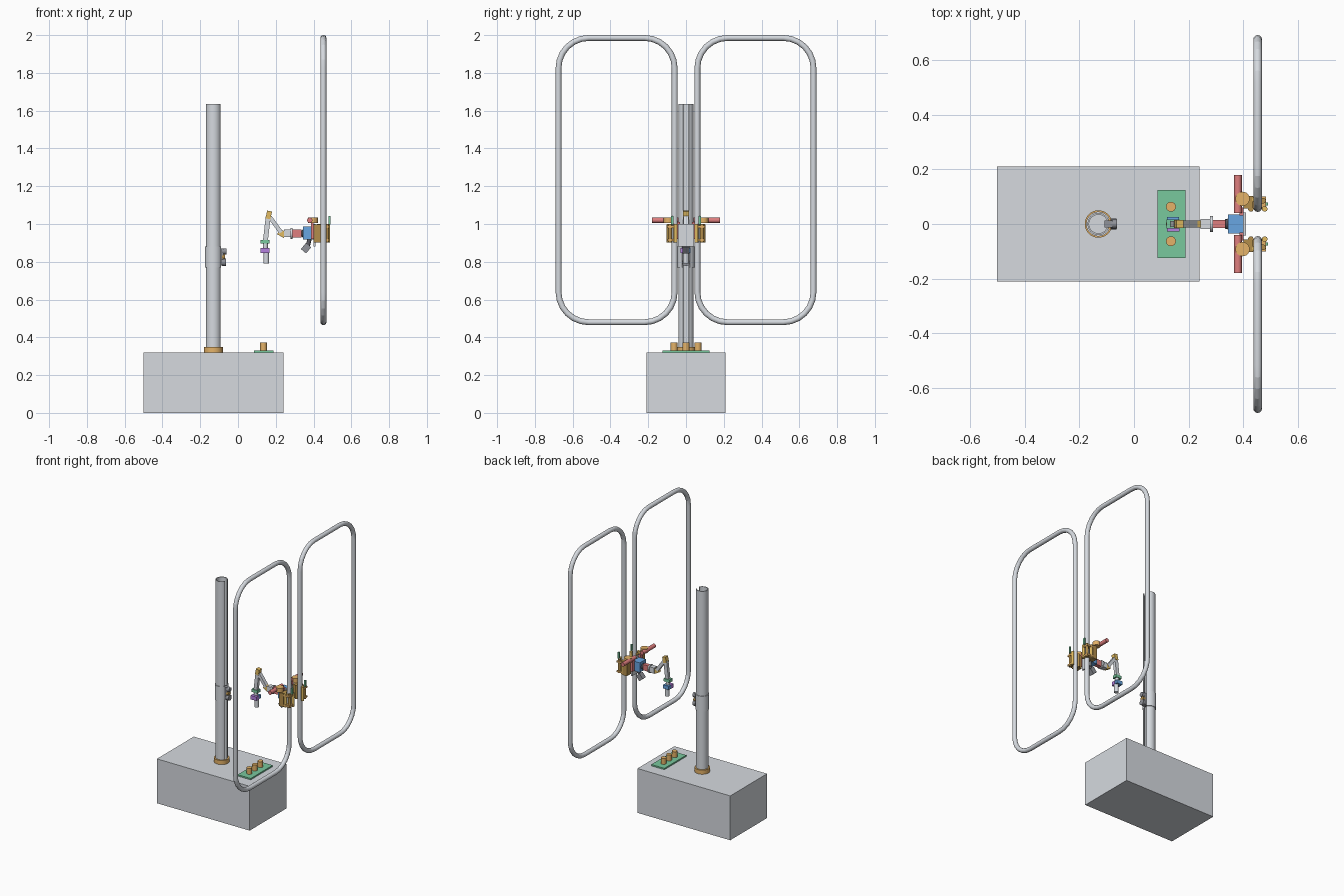
import bpy, bmesh, math
from mathutils import Vector, Matrix

default = bpy.data.objects.get("Cube")
if default:
    bpy.data.objects.remove(default, do_unlink=True)


def material(name, rgb):
    m = bpy.data.materials.new(name)
    m.use_nodes = True
    m.diffuse_color = (*rgb, 1)
    bsdf = next(n for n in m.node_tree.nodes if n.type == 'BSDF_PRINCIPLED')
    bsdf.inputs["Base Color"].default_value = (*rgb, 1)
    return m


GREY = material("light steel grey", (0.67, 0.70, 0.74))
MID = material("mid grey", (0.28, 0.29, 0.32))
DARK = material("dark grey", (0.10, 0.10, 0.12))
ORANGE = material("bronze orange", (0.78, 0.45, 0.14))
GOLD = material("gold yellow", (0.76, 0.50, 0.12))
BRONZE = material("dark bronze", (0.45, 0.27, 0.07))
GREEN = material("green", (0.19, 0.58, 0.34))
RED = material("red", (0.74, 0.21, 0.21))
BLUE = material("blue", (0.14, 0.38, 0.76))
PURPLE = material("purple", (0.46, 0.22, 0.74))


def finish(name, bm, mat, crease=35):
    """Turn a bmesh into an object; a crease of 0 leaves it flat."""
    bmesh.ops.recalc_face_normals(bm, faces=bm.faces)
    mesh = bpy.data.meshes.new(name)
    bm.to_mesh(mesh)
    bm.free()
    mesh.materials.append(mat)
    ob = bpy.data.objects.new(name, mesh)
    bpy.context.collection.objects.link(ob)
    if crease:
        bpy.ops.object.select_all(action='DESELECT')
        ob.select_set(True)
        bpy.context.view_layer.objects.active = ob
        bpy.ops.object.shade_smooth_by_angle(angle=math.radians(crease))


def box(name, centre, size, mat, tilt=0):
    bm = bmesh.new()
    m = Matrix.Translation(centre) @ Matrix.Rotation(math.radians(tilt), 4, 'Y') @ Matrix.Diagonal((*size, 1))
    bmesh.ops.create_cube(bm, size=1, matrix=m)
    finish(name, bm, mat, 0)


def rod(name, a, b, r, mat, r2=None):
    a, b = Vector(a), Vector(b)
    bm = bmesh.new()
    turn = (b - a).to_track_quat('Z', 'Y').to_matrix().to_4x4()
    bmesh.ops.create_cone(bm, cap_ends=True, segments=24, radius1=r,
                          radius2=r if r2 is None else r2, depth=(b - a).length,
                          matrix=Matrix.Translation((a + b) / 2) @ turn)
    finish(name, bm, mat)


def link(name, a, b, width, depth, mat):
    """Square bar lying in the xz plane between two points."""
    a, b = Vector(a), Vector(b)
    d = b - a
    box(name, (a + b) / 2, (width, depth, d.length), mat,
        math.degrees(math.atan2(d.x, d.z)))


def tube(name, x, z0, z1, outer, inner, mat, slot=0.0, sides=40):
    """Hollow tube; slot is the half width of an opening facing +x."""
    start = math.asin(slot / outer)
    bm = bmesh.new()
    rings = []
    for i in range(sides + 1):
        a = start + (math.tau - 2 * start) * i / sides
        rings.append([bm.verts.new((x + r * math.cos(a), r * math.sin(a), z))
                      for r, z in ((outer, z0), (outer, z1), (inner, z1), (inner, z0))])
    for p, q in zip(rings, rings[1:]):
        for k in range(4):
            n = (k + 1) % 4
            bm.faces.new((p[k], q[k], q[n], p[n]))
    if slot:
        bm.faces.new(rings[0])
        bm.faces.new(rings[-1])
    else:
        bmesh.ops.remove_doubles(bm, verts=bm.verts, dist=0.0001)
    finish(name, bm, mat)


def hoop(name, side):
    """Rounded upright rectangle swept with a round section, creased at the bends."""
    x, y0, y1, z0, z1, rad, r, sides = 0.452, 0.06, 0.675, 0.48, 1.985, 0.16, 0.0155, 36
    corners = ((y1 - rad, z1 - rad), (y0 + rad, z1 - rad), (y0 + rad, z0 + rad), (y1 - rad, z0 + rad))
    bm = bmesh.new()
    rings = []
    for c, (cy, cz) in enumerate(corners):
        for s in range(7):
            a = math.radians(90 * c + 15 * s)
            ring = []
            for k in range(sides):
                t = math.tau * k / sides
                d = rad + r * math.cos(t)
                ring.append(bm.verts.new((x + r * math.sin(t), side * (cy + d * math.cos(a)),
                                          cz + d * math.sin(a))))
            rings.append(ring)
    for i, p in enumerate(rings):
        q = rings[(i + 1) % len(rings)]
        for k in range(sides):
            n = (k + 1) % sides
            bm.faces.new((p[k], q[k], q[n], p[n]))
    finish(name, bm, GREY, 12)


# Base, column and sliding sleeve
COL = -0.13
box("base_box", (-0.13, 0, 0.16), (0.74, 0.42, 0.32), GREY)
tube("column", COL, 0.32, 1.635, 0.04, 0.034, GREY, slot=0.015)
tube("column_collar", COL, 0.32, 0.35, 0.05, 0.039, ORANGE)
tube("column_sleeve", COL, 0.77, 0.88, 0.045, 0.039, GREY, slot=0.02)
box("sleeve_carriage", (-0.093, 0, 0.825), (0.03, 0.026, 0.09), MID)
rod("carriage_knob_upper", (-0.085, 0, 0.855), (-0.062, 0, 0.855), 0.016, MID)
rod("carriage_knob_lower", (-0.085, 0, 0.797), (-0.064, 0, 0.797), 0.02, MID)
rod("carriage_pin", (-0.085, 0, 0.826), (-0.068, 0, 0.826), 0.015, BRONZE)

# Control panel with buttons
box("control_panel", (0.137, 0, 0.325), (0.104, 0.25, 0.01), GREEN)
for n, y in enumerate((-0.063, 0, 0.063)):
    rod(f"panel_button_{n + 1}", (0.135, y, 0.329), (0.135, y, 0.372), 0.018, ORANGE)

# Hoops with their clamps, mirrored front to back
for side, tag in ((1, "back"), (-1, "front")):
    hoop(f"{tag}_hoop", side)
    box(f"{tag}_clamp_block", (0.418, side * 0.08, 0.95), (0.035, 0.045, 0.097), BRONZE)
    rod(f"{tag}_clamp_drum", (0.397, side * 0.092, 1.004), (0.397, side * 0.092, 1.035), 0.026, ORANGE)
    for n, (x, y) in enumerate(((0.427, 0.055), (0.442, 0.09), (0.472, 0.085), (0.478, 0.055))):
        rod(f"{tag}_clamp_roller_{n + 1}", (x, side * y, 0.902), (x, side * y, 1.0), 0.01, (BRONZE, GOLD)[n % 2])
    for n, z in enumerate((0.915, 0.985)):
        box(f"{tag}_clamp_plate_{n + 1}", (0.455, side * 0.078, z), (0.055, 0.045, 0.012), ORANGE)
    box(f"{tag}_clamp_lever", (0.485, side * 0.073, 1.02), (0.01, 0.012, 0.045), GREEN)
    rod(f"{tag}_motor", (0.38, side * 0.04, 1.02), (0.38, side * 0.18, 1.02), 0.014, RED)
    box(f"{tag}_motor_bracket", (0.393, side * 0.046, 0.965), (0.014, 0.03, 0.09), RED)

# Body between the clamps
box("robot_body", (0.372, 0, 0.952), (0.056, 0.07, 0.07), BLUE)
rod("body_cap", (0.333, 0, 0.95), (0.347, 0, 0.95), 0.012, DARK, 0.024)
box("body_backplate", (0.404, 0, 0.94), (0.01, 0.085, 0.12), GREY)
box("lower_sensor", (0.36, 0, 0.872), (0.036, 0.036, 0.042), MID, 40)
rod("sensor_stem", (0.37, 0, 0.885), (0.38, 0, 0.925), 0.011, DARK)

# Jointed arm
box("shoulder_motor", (0.31, 0, 0.95), (0.05, 0.028, 0.042), RED)
rod("shoulder_flange", (0.278, 0, 0.95), (0.288, 0, 0.95), 0.03, GREY)
box("shoulder_joint", (0.262, 0, 0.95), (0.036, 0.036, 0.04), GREY)
link("shoulder_link", (0.25, 0, 0.94), (0.215, 0, 0.96), 0.032, 0.024, GOLD)
link("upper_arm", (0.228, 0, 0.955), (0.17, 0, 1.035), 0.022, 0.026, GREY)
box("elbow_joint", (0.163, 0, 1.048), (0.026, 0.03, 0.042), GOLD, 12)
link("forearm", (0.16, 0, 1.04), (0.145, 0, 0.91), 0.026, 0.022, GREY)

# Wrist and gripper
box("wrist_plate", (0.143, 0, 0.906), (0.048, 0.034, 0.02), GREEN)
rod("wrist_rod", (0.145, 0, 0.872), (0.145, 0, 0.9), 0.013, GREY)
box("wrist_block_front", (0.143, -0.014, 0.86), (0.046, 0.028, 0.028), PURPLE)
box("wrist_block_back", (0.143, 0.013, 0.86), (0.044, 0.024, 0.026), BLUE)
rod("gripper_tip", (0.15, 0, 0.79), (0.15, 0, 0.848), 0.015, GREY)
